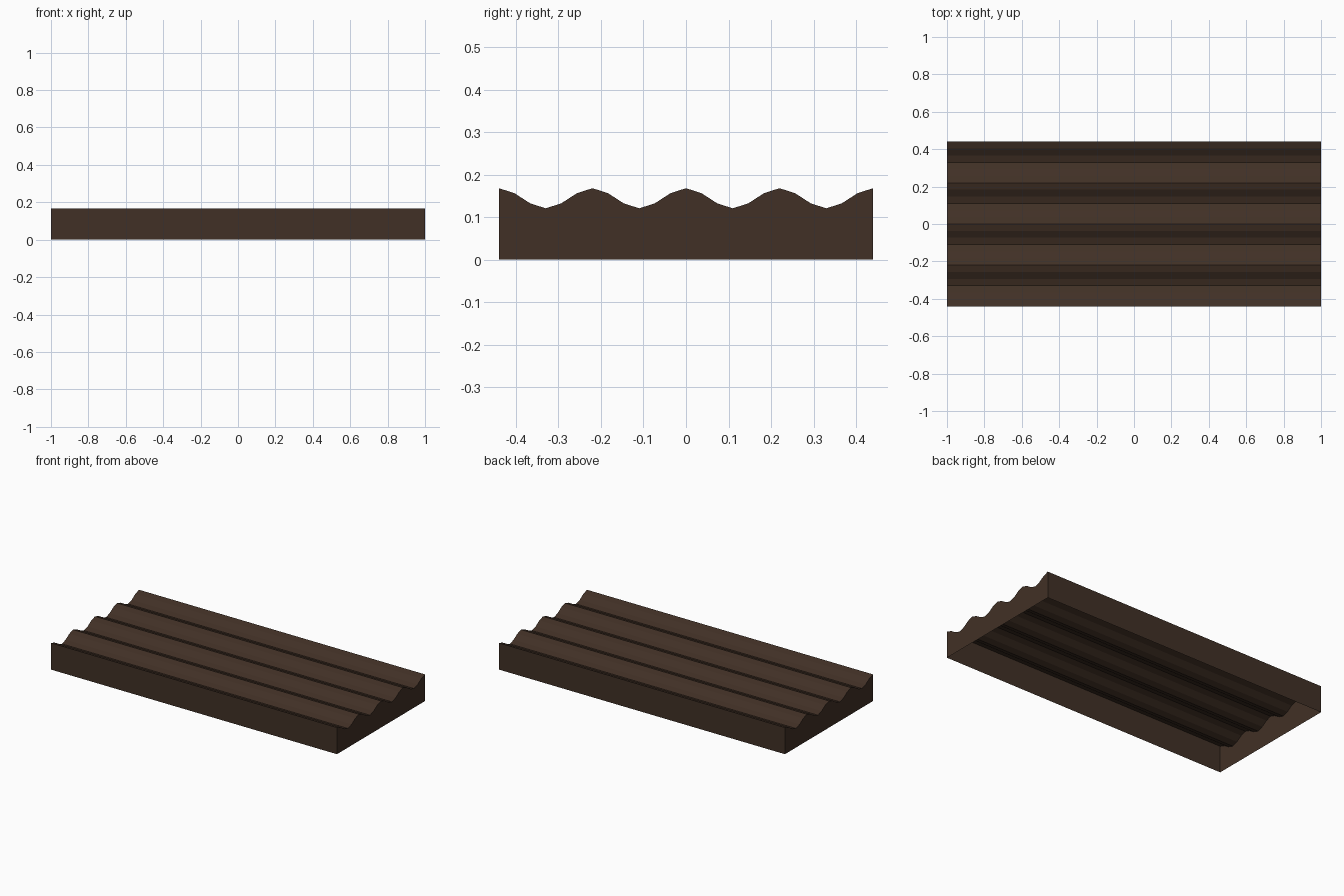
import bpy
import bmesh
from math import cos, pi

if "Cube" in bpy.data.objects:
    bpy.data.objects.remove(bpy.data.objects["Cube"], do_unlink=True)

HALF_LENGTH, HALF_WIDTH = 1.0, 0.44
WAVES, STEPS = 4, 6                 # ridges across the width, facets per ridge
MID_HEIGHT, AMPLITUDE = 0.1445, 0.0237

brown = bpy.data.materials.new("dark brown")
brown.use_nodes = True
colour = (0.053, 0.030, 0.019, 1)
brown.diffuse_color = colour
brown.node_tree.nodes["Principled BSDF"].inputs["Base Color"].default_value = colour

bm = bmesh.new()


def end_outline(x):
    """Ridge points and the matching floor points at one end."""
    count = WAVES * STEPS
    ridge, floor = [], []
    for i in range(count + 1):
        y = -HALF_WIDTH + 2 * HALF_WIDTH * i / count
        z = MID_HEIGHT + AMPLITUDE * cos(2 * pi * i / STEPS)
        ridge.append(bm.verts.new((x, y, z)))
        if i in (0, count):
            floor.append(bm.verts.new((x, y, 0)))
    return ridge, floor


right_ridge, right_floor = end_outline(-HALF_LENGTH)
left_ridge, left_floor = end_outline(HALF_LENGTH)

# Corrugated top
for i in range(len(right_ridge) - 1):
    bm.faces.new((right_ridge[i], left_ridge[i], left_ridge[i + 1], right_ridge[i + 1]))

# Front and back walls
for k in (0, -1):
    bm.faces.new((right_floor[k], left_floor[k], left_ridge[k], right_ridge[k]))

# End walls with the wavy upper edge; the underside stays open
for ridge, floor in ((right_ridge, right_floor), (left_ridge, left_floor)):
    bm.faces.new([floor[0], floor[1]] + ridge[::-1])

bmesh.ops.recalc_face_normals(bm, faces=bm.faces[:])

mesh = bpy.data.meshes.new("corrugated_panel")
bm.to_mesh(mesh)
bm.free()
# Make sure the top faces point up
if mesh.polygons[0].normal.z < 0:
    mesh.flip_normals()
mesh.materials.append(brown)
panel = bpy.data.objects.new("corrugated_panel", mesh)
bpy.context.collection.objects.link(panel)
